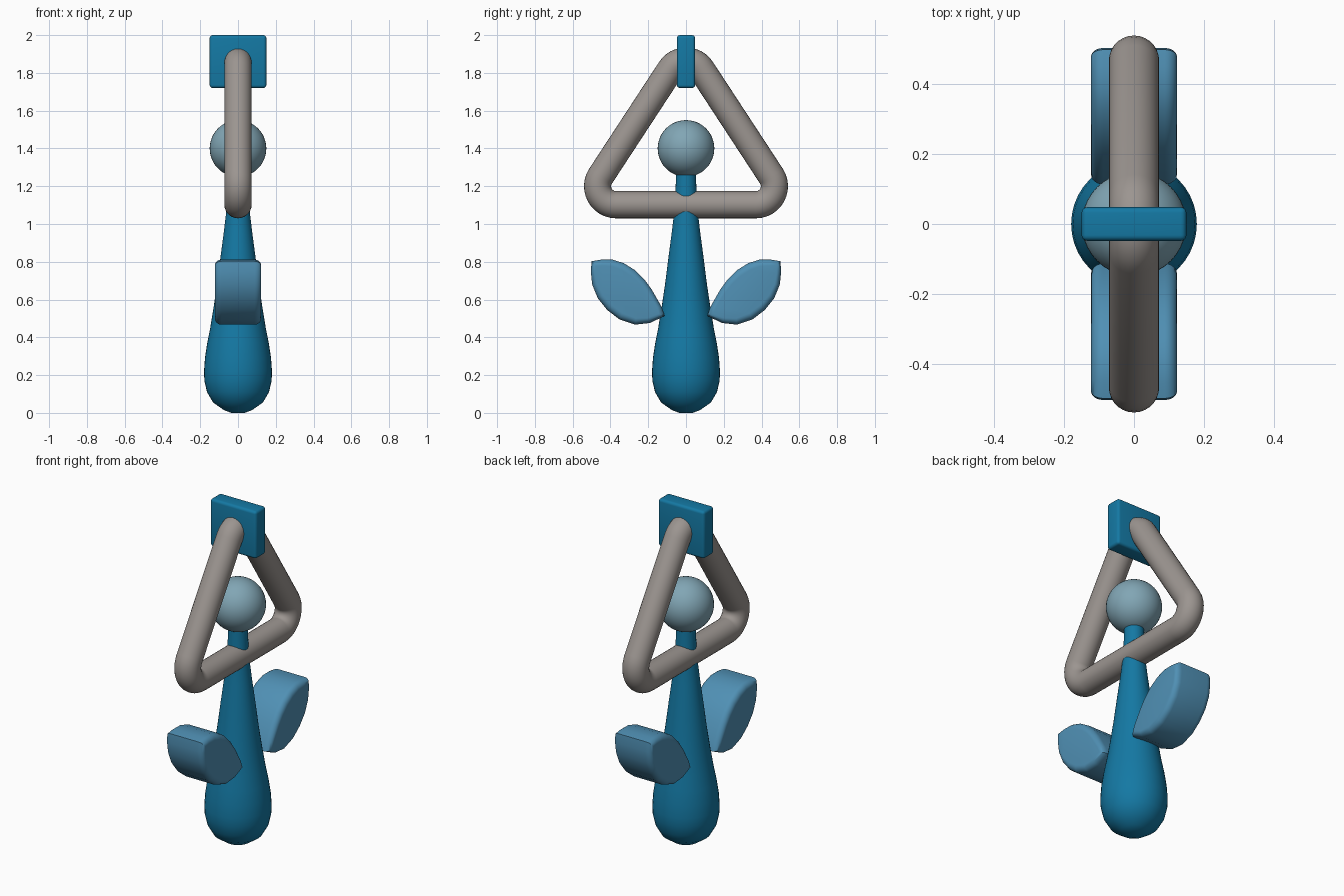
import bpy, bmesh
from math import sin, cos, pi, radians

if "Cube" in bpy.data.objects:
    bpy.data.objects.remove(bpy.data.objects["Cube"])


def material(name, rgb):
    m = bpy.data.materials.new(name)
    m.diffuse_color = (*rgb, 1)
    m.use_nodes = True
    m.node_tree.nodes["Principled BSDF"].inputs["Base Color"].default_value = m.diffuse_color
    return m


blue = material("deep_blue", (0.007, 0.19, 0.37))
leaf_blue = material("leaf_blue", (0.08, 0.28, 0.46))
pale = material("pale_blue", (0.22, 0.38, 0.46))
taupe = material("taupe", (0.33, 0.30, 0.28))


def finish(bm, name, mat, angle=40):
    bmesh.ops.remove_doubles(bm, verts=bm.verts, dist=1e-5)
    bmesh.ops.recalc_face_normals(bm, faces=bm.faces)
    me = bpy.data.meshes.new(name)
    bm.to_mesh(me)
    bm.free()
    ob = bpy.data.objects.new(name, me)
    bpy.context.collection.objects.link(ob)
    me.materials.append(mat)
    bpy.ops.object.select_all(action='DESELECT')
    ob.select_set(True)
    bpy.context.view_layer.objects.active = ob
    bpy.ops.object.shade_smooth_by_angle(angle=radians(angle))
    return ob


def loft(rings, cap=True, loop=False):
    """Skin a list of equal-length vertex rings."""
    bm = bmesh.new()
    vs = [[bm.verts.new(p) for p in r] for r in rings]
    n = len(vs[0])
    pairs = list(zip(vs, vs[1:])) + ([(vs[-1], vs[0])] if loop else [])
    for a, b in pairs:
        for i in range(n):
            j = (i + 1) % n
            bm.faces.new((a[i], a[j], b[j], b[i]))
    if cap and not loop:
        bm.faces.new(vs[0])
        bm.faces.new(vs[-1])
    return bm


# Vase-like body with neck
profile = [(0.035, 0.0), (0.075, 0.015), (0.132, 0.055), (0.164, 0.11), (0.178, 0.17),
           (0.18, 0.22), (0.175, 0.29), (0.163, 0.37), (0.147, 0.45), (0.129, 0.56),
           (0.111, 0.68), (0.092, 0.83), (0.076, 0.95), (0.064, 1.05), (0.056, 1.15), (0.052, 1.29)]
rings = [[(r * cos(2 * pi * i / 40), r * sin(2 * pi * i / 40), z) for i in range(40)]
         for r, z in profile]
finish(loft(rings), "body", blue)

# Ball head
bm = bmesh.new()
bmesh.ops.create_uvsphere(bm, u_segments=40, v_segments=24, radius=0.15)
bmesh.ops.translate(bm, verts=bm.verts, vec=(0, 0, 1.4))
finish(bm, "head_ball", pale)

# Rounded triangular tube: an arc around each corner centre
rings = []
for cy, cz, a0, a1 in [(0.37, 1.2, -90, 33.2), (0, 1.765, 33.2, 146.8), (-0.37, 1.2, 146.8, 270)]:
    for k in range(13):
        a = radians(a0 + (a1 - a0) * k / 12)
        ring = []
        for i in range(28):
            t = 2 * pi * i / 28
            d = 0.098 + 0.072 * cos(t)
            ring.append((0.072 * sin(t), cy + d * cos(a), cz + d * sin(a)))
        rings.append(ring)
finish(loft(rings, loop=True), "triangle_ring", taupe)

# Top plate
bm = bmesh.new()
bmesh.ops.create_cube(bm, size=1)
bmesh.ops.scale(bm, verts=bm.verts, vec=(0.3, 0.096, 0.28))
bmesh.ops.translate(bm, verts=bm.verts, vec=(0, 0, 1.86))
bmesh.ops.bevel(bm, geom=bm.edges[:], offset=0.016, segments=4, profile=0.5, affect='EDGES')
finish(bm, "top_plate", blue)

# Leaves: outline in (along, across) coordinates, thickened with rounded rims
outline = [(0, 0), (.04, -.076), (.097, -.13), (.18, -.158), (.263, -.157), (.34, -.137),
           (.407, -.097), (.455, -.045), (.483, 0), (.45, .035), (.4, .073), (.34, .094),
           (.27, .1), (.2, .09), (.136, .07), (.04, .028)]
steps = [(radians(90 * k / 6)) for k in range(7)]
layers = [(0.123 - 0.035 * (1 - sin(t)), 1 - cos(t)) for t in steps]
layers = [(-x, s) for x, s in reversed(layers)] + layers
for side, name in ((1, "leaf_back"), (-1, "leaf_front")):
    rings = []
    for x, s in layers:
        ring = []
        for u, v in outline:
            u = 0.24 + (u - 0.24) * (1 - 0.13 * s)
            v = -0.03 + (v + 0.03) * (1 - 0.28 * s)
            ring.append((x, side * (0.113 + 0.8 * u - 0.6 * v), 0.513 + 0.6 * u + 0.8 * v))
        rings.append(ring)
    finish(loft(rings), name, leaf_blue)
